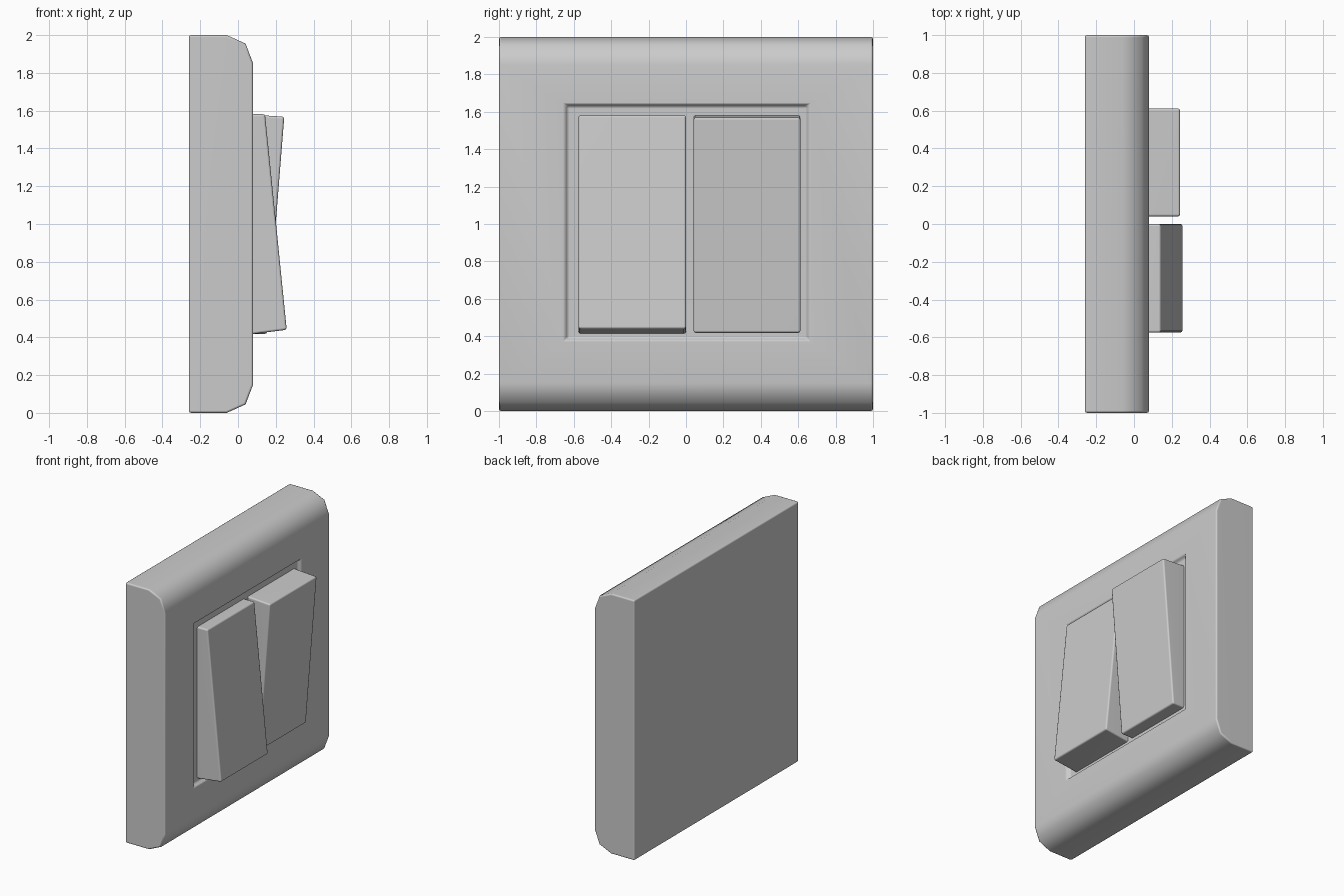
import bpy, bmesh

if "Cube" in bpy.data.objects:
    bpy.data.objects.remove(bpy.data.objects["Cube"])


def prism(bm, profile, y0, y1):
    """Extrude an XZ profile along y."""
    face = bm.faces.new([bm.verts.new((x, y0, z)) for x, z in profile])
    new = bmesh.ops.extrude_face_region(bm, geom=[face])["geom"]
    bmesh.ops.translate(bm, vec=(0, y1 - y0, 0),
                        verts=[v for v in new if isinstance(v, bmesh.types.BMVert)])
    bmesh.ops.recalc_face_normals(bm, faces=bm.faces)


def finish(bm, name, width):
    """Make the object with softened hard edges and smooth shading."""
    for f in bm.faces:
        f.smooth = True
    mesh = bpy.data.meshes.new(name)
    bm.to_mesh(mesh)
    bm.free()
    obj = bpy.data.objects.new(name, mesh)
    bpy.context.collection.objects.link(obj)
    bev = obj.modifiers.new("soft_edges", "BEVEL")
    bev.width = width
    bev.segments = 2
    bev.limit_method = "ANGLE"
    bev.angle_limit = 0.87
    wn = obj.modifiers.new("normals", "WEIGHTED_NORMAL")
    wn.keep_sharp = True
    return obj


# Wall plate: rounded top and bottom, shallow recess in the front (+x) face
lower = [(-0.26, 0), (-0.06, 0), (0.04, 0.045), (0.08, 0.15)]
bm = bmesh.new()
prism(bm, lower + [(x, 2 - z) for x, z in reversed(lower)], -1, 1)
front = max(bm.faces, key=lambda f: f.calc_center_median().x)
bmesh.ops.inset_region(bm, faces=[front], thickness=0.2)
for v in front.verts:
    v.co.y = 0.655 if v.co.y > 0 else -0.645
    v.co.z = 1.64 if v.co.z > 1 else 0.38
bmesh.ops.inset_region(bm, faces=[front], thickness=0.015, depth=-0.025)
finish(bm, "wall_plate", 0.012)

# Rockers: tilted opposite ways, meeting at the pivot height
pressed_top = [(0.02, 0.41), (0.258, 0.44), (0.143, 1.582), (0.02, 1.58)]
pressed_bottom = [(0.02, 0.42), (0.153, 0.418), (0.245, 1.568), (0.02, 1.582)]
for name, profile, y0, y1 in (("rocker_left", pressed_top, -0.575, 0.0),
                              ("rocker_right", pressed_bottom, 0.04, 0.612)):
    bm = bmesh.new()
    prism(bm, profile, y0, y1)
    finish(bm, name, 0.012)
